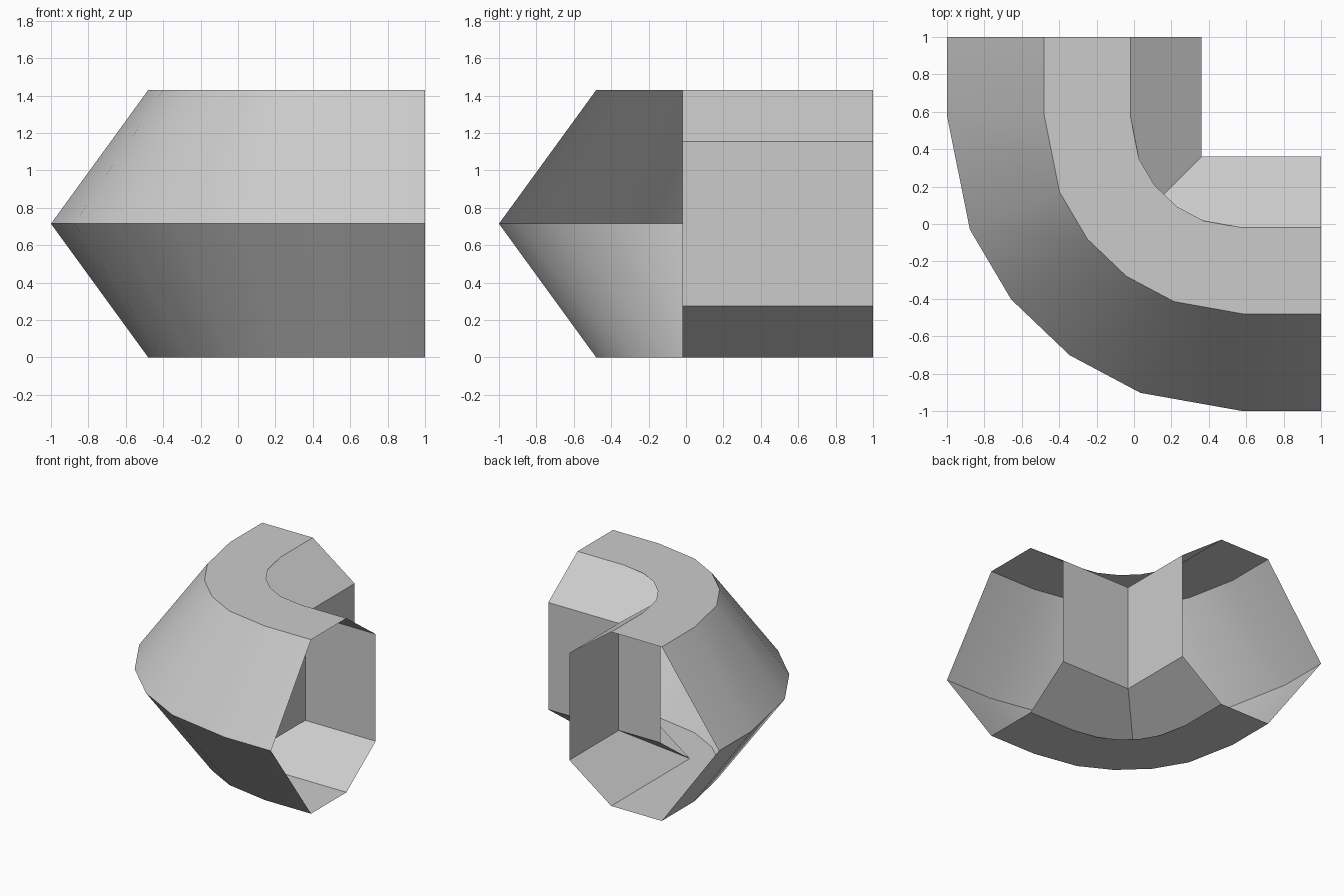
import bpy
import bmesh
from math import sin, cos, radians
from mathutils import Vector

cube = bpy.data.objects.get("Cube")
if cube:
    bpy.data.objects.remove(cube, do_unlink=True)

END = 1.0          # open ends of the elbow
CENTRE = 0.58      # centre of the bend in x and y
HEIGHT = 1.43

grey = bpy.data.materials.new("plain_grey")
grey.use_nodes = True
colour = (0.6, 0.6, 0.6, 1)
grey.diffuse_color = colour
grey.node_tree.nodes["Principled BSDF"].inputs["Base Color"].default_value = colour


def sweep(name, profile, stations):
    """Skin an open profile of (offset, z) along stations mapping it to 3D."""
    bm = bmesh.new()
    rows = [[bm.verts.new(place(r, z)) for r, z in profile] for place in stations]
    for a, b in zip(rows, rows[1:]):
        for i in range(len(profile) - 1):
            bm.faces.new((a[i], a[i + 1], b[i + 1], b[i]))
    mesh = bpy.data.meshes.new(name)
    bm.to_mesh(mesh)
    bm.free()
    mesh.materials.append(grey)
    obj = bpy.data.objects.new(name, mesh)
    bpy.context.collection.objects.link(obj)
    bpy.ops.object.select_all(action='DESELECT')
    obj.select_set(True)
    bpy.context.view_layer.objects.active = obj
    bpy.ops.object.shade_smooth_by_angle(angle=radians(30))
    return obj


def bend(degrees):
    c, s = cos(radians(degrees)), sin(radians(degrees))
    return lambda r, z: Vector((CENTRE - r * c, CENTRE - r * s, z))


# Curved outer shell: flat top, pointed outer side and flat bottom
shell = [(0.6, 0), (1.06, 0), (1.58, HEIGHT / 2), (1.06, HEIGHT), (0.6, HEIGHT)]
path = [lambda r, z: Vector((CENTRE - r, END, z))]
path += [bend(a) for a in (0, 22.7, 38.5, 54.2, 69.8, 90)]
path += [lambda r, z: Vector((END, CENTRE - r, z))]
sweep("outer_shell", shell, path)

# Straight inner panels, crossing each other inside the bend
panel = [(-0.02, HEIGHT), (0.36, 1.155), (0.36, 0.275), (-0.02, 0)]
sweep("inner_panel_back", panel,
      [lambda r, z, y=y: Vector((r, y, z)) for y in (END, -0.02)])
sweep("inner_panel_side", panel,
      [lambda r, z, x=x: Vector((x, r, z)) for x in (-0.02, END)])
